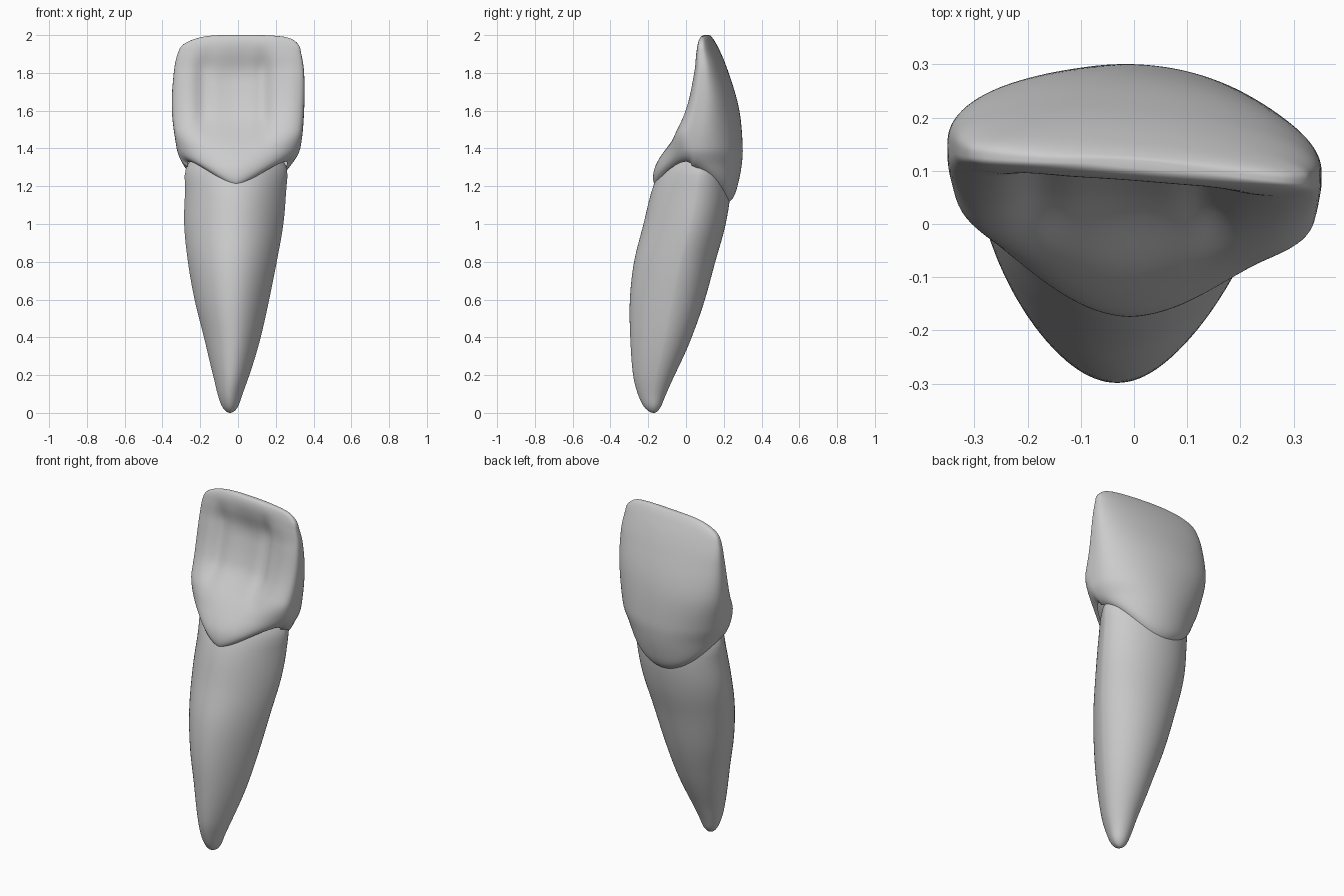
import bpy, bmesh
from math import sin, cos, pi, sqrt, exp

cube = bpy.data.objects.get("Cube")
if cube:
    bpy.data.objects.remove(cube, do_unlink=True)

SEGMENTS = 112
ROWS = 56

# Outline rows: height, min x, max x, front y, back y
ROOT = [
    (0, -.042, -.042, -.17, -.17),
    (.03, -.082, -.002, -.22, -.135),
    (.1, -.108, .024, -.255, -.105),
    (.2, -.132, .06, -.28, -.06),
    (.4, -.18, .12, -.295, .03),
    (.6, -.23, .165, -.297, .1),
    (.8, -.265, .205, -.275, .155),
    (1, -.285, .24, -.225, .21),
    (1.18, -.28, .255, -.18, .235),
    (1.3, -.275, .258, -.13, .22),
    (1.4, -.2, .2, -.05, .17),
]
CROWN = [
    (2, -.08, .1, .105, .12),
    (1.99, -.19, .25, .09, .132),
    (1.95, -.29, .32, .075, .157),
    (1.9, -.32, .335, .065, .182),
    (1.8, -.34, .35, .05, .222),
    (1.6, -.35, .35, -.005, .28),
    (1.4, -.325, .33, -.11, .3),
    (1.3, -.3, .29, -.165, .293),
    (1.2, -.285, .265, -.182, .273),
    (1.08, -.27, .25, -.19, .24),
]


def smooth(a, b, v):
    t = max(0, min(1, (v - a) / (b - a)))
    return t * t * (3 - 2 * t)


def sample(table, z):
    """Cubic interpolation along the square root of distance from the tip."""
    end = table[0][0]
    keys = [sqrt(abs(row[0] - end)) for row in table]
    k = sqrt(abs(z - end))
    last = len(keys) - 1
    i = max(j for j in range(last) if keys[j] <= k or j == 0)
    h = keys[i + 1] - keys[i]
    t = min(1, (k - keys[i]) / h)

    def slope(j, c):
        lo, hi = max(j - 1, 0), min(j + 1, last)
        return (table[hi][c] - table[lo][c]) / (keys[hi] - keys[lo])

    return [(1 + 2 * t) * (1 - t) ** 2 * table[i][c] + t * (1 - t) ** 2 * h * slope(i, c)
            + t * t * (3 - 2 * t) * table[i + 1][c] - t * t * (1 - t) * h * slope(i + 1, c)
            for c in range(1, 5)]


def section(table, z, angle, side, front_power, back_power, scale=1):
    """Point on an oval section; side places its widest line front to back."""
    x0, x1, front, back = sample(table, z)
    c, s = cos(angle), sin(angle)
    mid = front + (back - front) * side
    x = (x0 + x1) / 2 + (x1 - x0) / 2 * c * scale
    if s > 0:
        y = mid + (back - mid) * s ** back_power * scale
    else:
        y = mid - (mid - front) * abs(s) ** front_power * scale
    return x, y


def root_point(t, angle):
    z = 1.4 * t * t
    x, y = section(ROOT, z, angle, .58, 1.45, 1)
    return x, y, z


def gum_height(s):
    """Gum line: V at the front, arched on the sides, deep curve at the back."""
    if s < -.3:
        q = min(1, (-.3 - s) / .7)
        return 1.2 + .13 * (1 - q * q) ** .65
    return 1.33 - .22 * ((s + .3) / 1.3) ** 1.6


def crown_point(t, angle):
    c, s = cos(angle), sin(angle)
    gum = gum_height(s)
    z = gum + (2 - gum) * (1 - cos(pi * t)) / 2
    scale = 1 - .12 * exp(-(z - gum) / .02)
    power = 1.6 - 1.15 * smooth(1.25, 1.5, z)
    x, y = section(CROWN, z, angle, .43, power, .88, scale)
    # Hollow with two grooves between the side ridges
    if s < 0:
        hollow = max(0, 1 - (c / .85) ** 2) ** 2
        y += .062 * hollow * smooth(1.35, 1.6, z) * (1 - smooth(1.75, 2, z))
        groove = exp(-((x + .18) / .045) ** 2) + exp(-((x - .13) / .04) ** 2)
        y += .02 * groove * smooth(1.4, 1.6, z) * (1 - smooth(1.8, 1.97, z))
    # The biting edge is turned slightly
    return x, y - .08 * x * smooth(1.2, 1.6, z), z


def loft(name, point, material):
    bm = bmesh.new()
    rings = [[bm.verts.new(point(r / ROWS, 2 * pi * a / SEGMENTS))
              for a in range(SEGMENTS)] for r in range(ROWS + 1)]
    for low, high in zip(rings, rings[1:]):
        for a in range(SEGMENTS):
            b = (a + 1) % SEGMENTS
            bm.faces.new((low[a], low[b], high[b], high[a]))
    bm.faces.new(rings[-1])
    bmesh.ops.remove_doubles(bm, verts=bm.verts, dist=.00005)
    bmesh.ops.recalc_face_normals(bm, faces=bm.faces)
    for face in bm.faces:
        face.smooth = True
    mesh = bpy.data.meshes.new(name)
    bm.to_mesh(mesh)
    bm.free()
    mesh.materials.append(material)
    obj = bpy.data.objects.new(name, mesh)
    bpy.context.collection.objects.link(obj)


grey = bpy.data.materials.new("plain grey")
grey.use_nodes = True
colour = (.6, .6, .6, 1)
grey.diffuse_color = colour
grey.node_tree.nodes["Principled BSDF"].inputs["Base Color"].default_value = colour

loft("root", root_point, grey)
loft("crown", crown_point, grey)
